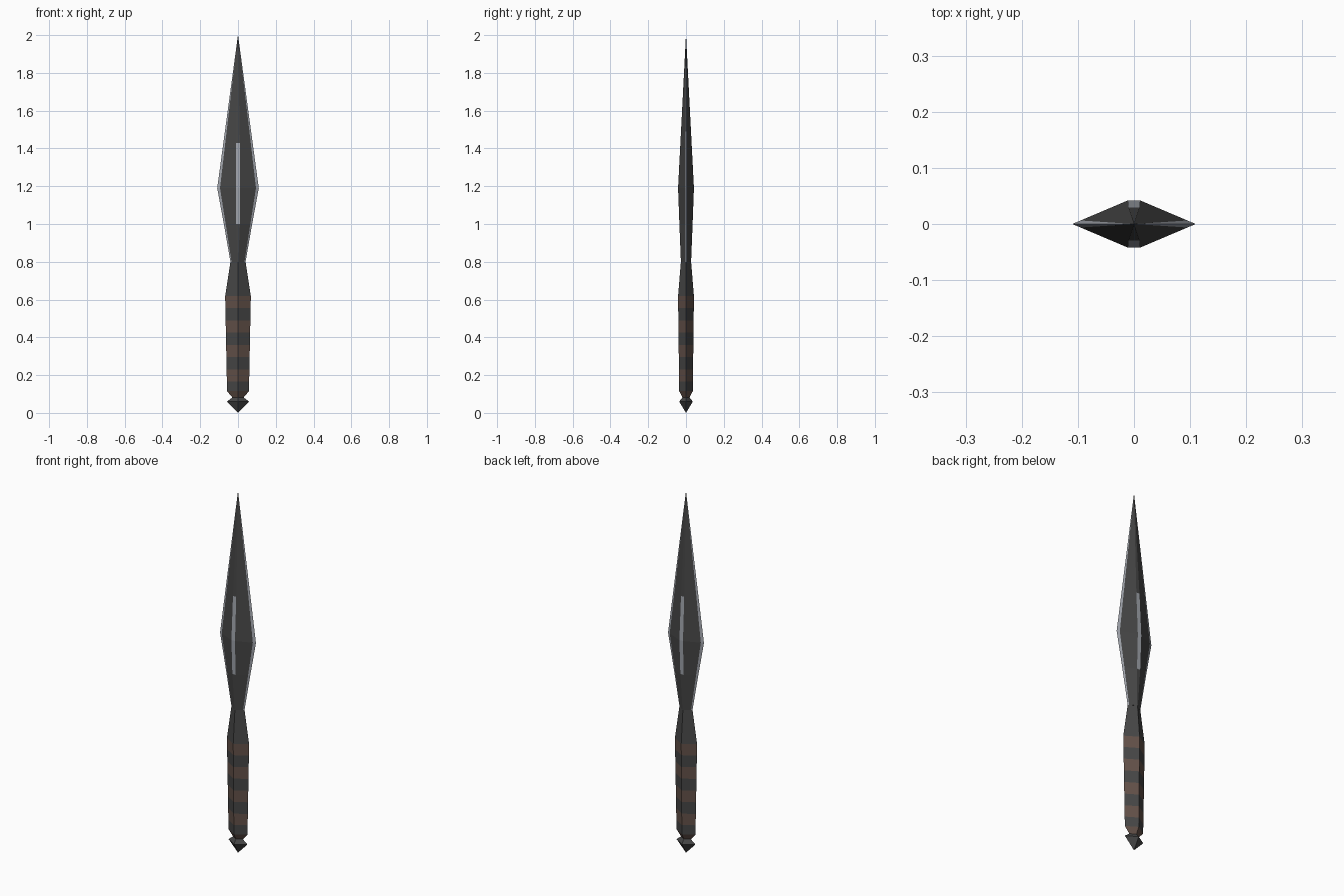
import bpy, bmesh

if "Cube" in bpy.data.objects:
    bpy.data.objects.remove(bpy.data.objects["Cube"])


def material(name, rgb):
    m = bpy.data.materials.new(name)
    m.diffuse_color = (*rgb, 1)
    m.use_nodes = True
    m.node_tree.nodes["Principled BSDF"].inputs["Base Color"].default_value = m.diffuse_color
    return m


DARK = material("dark iron", (0.062, 0.062, 0.062))
SILVER = material("bright steel", (0.36, 0.38, 0.42))
BROWN = material("brown leather", (0.125, 0.082, 0.066))


def diamond(hx, hy):
    return [(hx, 0), (0, hy), (-hx, 0), (0, -hy)]


def blade_section(hx, hy, r):
    # pointed edges, a bevel line beside each edge, a narrow flat ridge
    bx, by = hx + (r - hx) * 0.15, hy * 0.15
    quarter = [(hx, 0), (bx, by), (r, hy)]
    top = quarter + [(-x, y) for x, y in reversed(quarter)]
    return top + [(x, -y) for x, y in reversed(top[1:-1])]


def loft(name, rings, mats, rule):
    """Skin a stack of (z, section) rings; rule(center, side index) picks a material."""
    bm = bmesh.new()
    loops = [[bm.verts.new((x, y, z)) for x, y in sec] for z, sec in rings]
    n = len(loops[0])
    for a, b in zip(loops, loops[1:]):
        for i in range(n):
            j = (i + 1) % n
            f = bm.faces.new((a[i], a[j], b[j], b[i]))
            f.material_index = rule(f.calc_center_median(), i)
    bm.faces.new(loops[0][::-1])
    bm.faces.new(loops[-1])
    bmesh.ops.remove_doubles(bm, verts=bm.verts, dist=0.00005)
    bmesh.ops.recalc_face_normals(bm, faces=bm.faces)
    me = bpy.data.meshes.new(name)
    bm.to_mesh(me)
    bm.free()
    for m in mats:
        me.materials.append(m)
    ob = bpy.data.objects.new(name, me)
    bpy.context.collection.objects.link(ob)
    return ob


# Blade: silver cutting edges and a silver inlay on the middle of each ridge
def blade_color(c, side):
    if side in (0, 4, 5, 9):
        return int(c.z > 0.8)
    if side in (2, 7):
        return int(1.0 < c.z < 1.43)
    return 0


profile = [(0.8, 0.04, 0.027, 0.002), (1.0, 0.075, 0.035, 0.01),
           (1.19, 0.11, 0.042, 0.011), (1.43, 0.0775, 0.0296, 0.01),
           (2.0, 0.0003, 0.0002, 0.0001)]
loft("blade", [(z, blade_section(hx, hy, r)) for z, hx, hy, r in profile],
     [DARK, SILVER], blade_color)

# Collar flaring from the blade root to the grip
loft("collar", [(0.618, diamond(0.068, 0.042)), (0.8, diamond(0.04, 0.027))],
     [DARK], lambda c, s: 0)

# Grip: tapered diamond bar with alternating leather bands
levels = [0.115, 0.167, 0.23, 0.295, 0.36, 0.425, 0.49, 0.555, 0.618]
grip = []
for z in levels:
    t = (z - 0.115) / 0.503
    grip.append((z, diamond(0.058 + 0.01 * t, 0.036 + 0.006 * t)))
loft("grip", grip, [DARK, BROWN],
     lambda c, s: (sum(c.z > z for z in levels) + 1) % 2)

# Neck tapering below the grip
loft("neck", [(0.082, diamond(0.03, 0.019)), (0.115, diamond(0.058, 0.036))],
     [BROWN], lambda c, s: 0)

# Pommel: faceted pointed cap
loft("pommel", [(0.0, diamond(0.0003, 0.0002)), (0.06, diamond(0.058, 0.036)),
                (0.082, diamond(0.03, 0.019))], [DARK], lambda c, s: 0)
